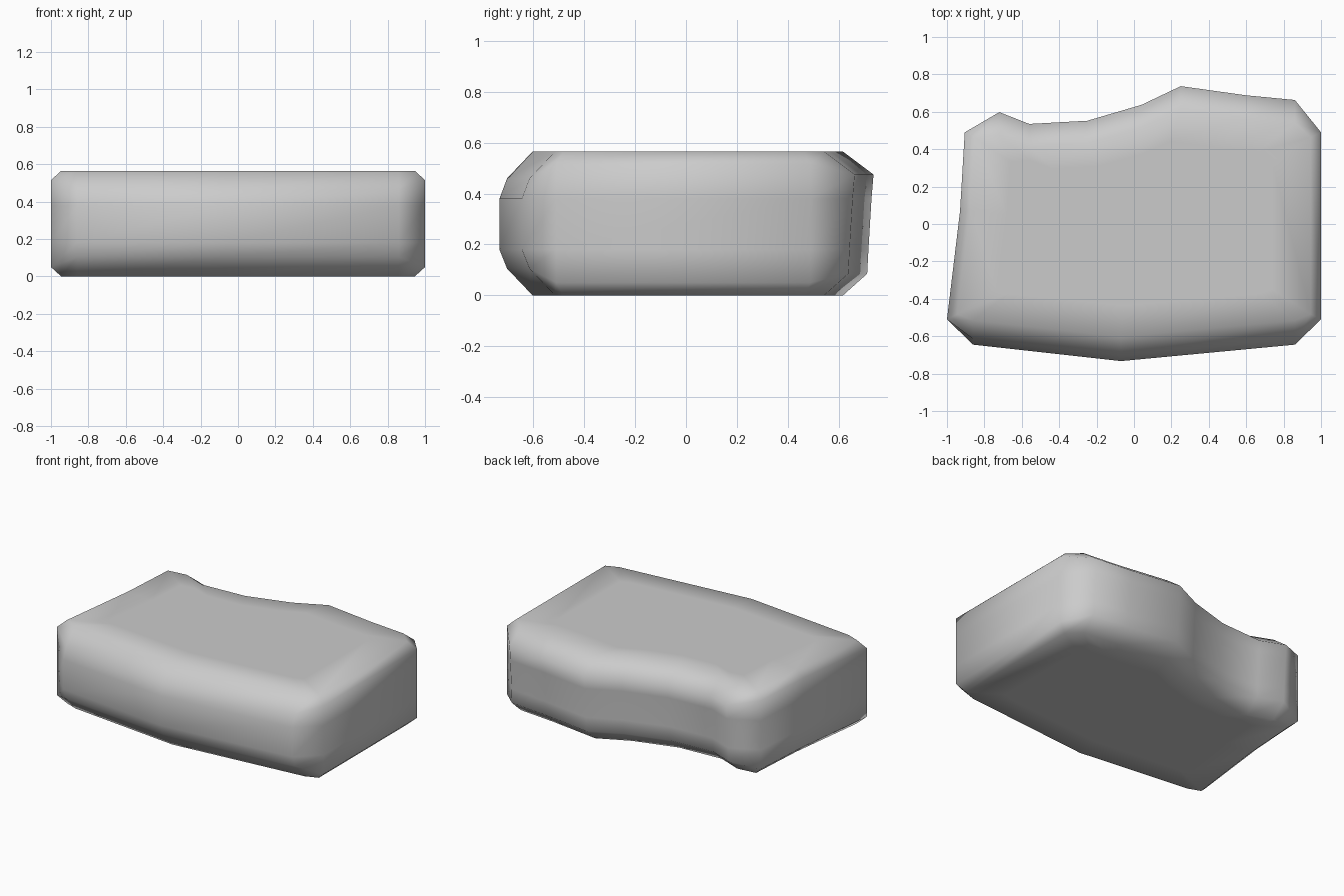
import bpy, bmesh

if "Cube" in bpy.data.objects:
    bpy.data.objects.remove(bpy.data.objects["Cube"])

# Plan outline, counter-clockwise: x, y, kind of edge treatment
outline = [
    (-1, -.51, 'side'), (-.86, -.645, 'front'), (-.07, -.733, 'front'),
    (.86, -.645, 'front'), (1, -.51, 'side'), (1, .49, 'side'),
    (.86, .663, 'back'), (.6, .688, 'back'), (.25, .737, 'back'),
    (.04, .637, 'back'), (-.25, .552, 'back'), (-.56, .535, 'back'),
    (-.72, .598, 'back'), (-.905, .49, 'side'), (-.93, .07, 'side'),
]
# Vertical profiles: (height, inset) from bottom to top
profiles = {
    'side': [(0, .055), (.05, 0), (.18, 0), (.38, 0), (.515, 0), (.565, .055)],
    'front': [(0, .13), (.105, .03), (.18, 0), (.38, 0), (.46, .03), (.565, .13)],
    'back': [(0, .12), (.085, .025), (.18, .02), (.38, .008), (.475, 0), (.565, .12)],
}

bm = bmesh.new()


def ring(level):
    verts = []
    for x, y, kind in outline:
        z, inset = profiles[kind][level]
        sx, sy = (1 if x > 0 else -1), (1 if y > 0 else -1)
        if kind == 'side':
            x -= sx * inset
            y -= sy * inset * .5 if abs(y) > .3 else 0
        else:
            y -= sy * inset
        verts.append(bm.verts.new((x, y, z)))
    return verts


def bridge(a, b):
    n = len(a)
    for i in range(n):
        j = (i + 1) % n
        bm.faces.new((a[i], a[j], b[j], b[i]))


# Chamfered walls of the slab
rings = [ring(k) for k in range(6)]
for low, high in zip(rings, rings[1:]):
    bridge(low, high)

# Flat top and bottom caps with an inner loop
for edge in (rings[0], rings[-1]):
    inner = [bm.verts.new((v.co.x * .78, v.co.y * .72, v.co.z)) for v in edge]
    bridge(edge, inner)
    bm.faces.new(inner)

bmesh.ops.recalc_face_normals(bm, faces=bm.faces)
for f in bm.faces:
    f.smooth = True
mesh = bpy.data.meshes.new("stone_slab")
bm.to_mesh(mesh)
bm.free()
slab = bpy.data.objects.new("stone_slab", mesh)
bpy.context.collection.objects.link(slab)
